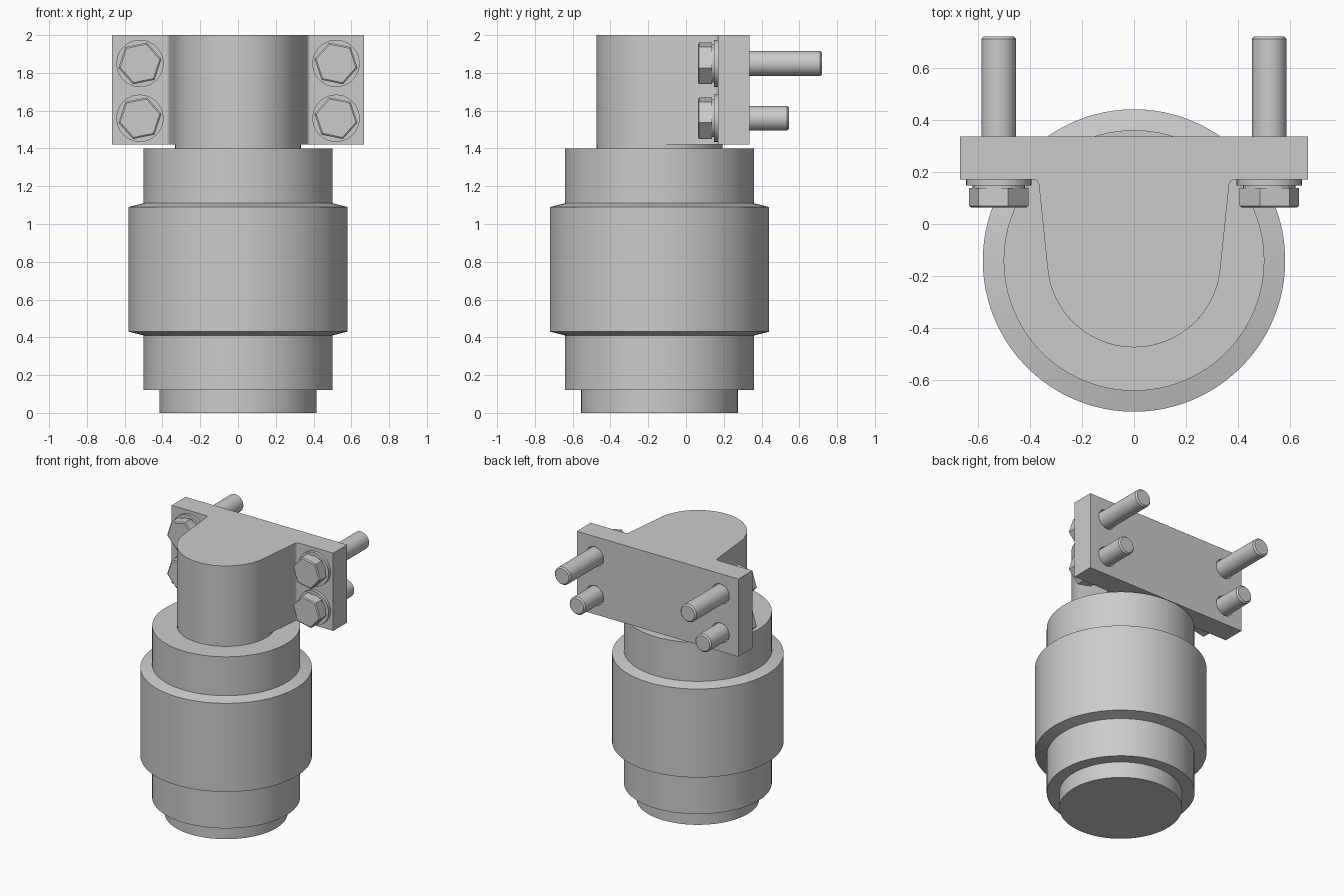
import bpy, bmesh
from math import sin, cos, radians, pi
from mathutils import Matrix

if "Cube" in bpy.data.objects:
    bpy.data.objects.remove(bpy.data.objects["Cube"])

AXIS_Y = -0.14          # y of the main body axis
BOLT_X = 0.519


def finish(name, bm, smooth=True):
    bmesh.ops.recalc_face_normals(bm, faces=bm.faces[:])
    me = bpy.data.meshes.new(name)
    bm.to_mesh(me)
    bm.free()
    ob = bpy.data.objects.new(name, me)
    bpy.context.collection.objects.link(ob)
    bpy.ops.object.select_all(action='DESELECT')
    ob.select_set(True)
    bpy.context.view_layer.objects.active = ob
    if smooth:
        bpy.ops.object.shade_smooth_by_angle(angle=radians(15))
    return ob


def lathe(bm, profile, n=64, phase=0.0, matrix=Matrix()):
    """Closed solid from (radius, height) rings, capped at both ends."""
    rings = [[bm.verts.new(matrix @ Matrix.Translation(
        (r * cos(phase + 2 * pi * i / n), r * sin(phase + 2 * pi * i / n), h)).translation)
        for i in range(n)] for r, h in profile]
    for a, b in zip(rings, rings[1:]):
        for i in range(n):
            j = (i + 1) % n
            bm.faces.new((a[i], a[j], b[j], b[i]))
    bm.faces.new(rings[0][::-1])
    bm.faces.new(rings[-1])


def along_y(x, z):
    """Local x,y,z -> world x,z,y so a lathe runs along +y."""
    return Matrix(((1, 0, 0, x), (0, 0, 1, 0), (0, 1, 0, z), (0, 0, 0, 1)))


# Stepped round body
bm = bmesh.new()
lathe(bm, [(0.415, 0), (0.415, 0.12), (0.5, 0.12), (0.5, 0.41), (0.58, 0.43),
           (0.58, 1.09), (0.5, 1.11), (0.5, 1.40), (0.333, 1.40), (0.333, 1.42)],
      n=96, matrix=Matrix.Translation((0, AXIS_Y, 0)))
finish("stepped_body", bm)

# U-shaped neck blending with fillets into the flat mounting plate
R = 0.333
half = [(R * cos(radians(a)), AXIS_Y + R * sin(radians(a)))
        for a in [-90 + 84.5 * k / 20 for k in range(21)]]
fr, fx, fy = 0.02, 0.385, 0.15
half += [(fx + fr * cos(radians(a)), fy + fr * sin(radians(a)))
         for a in (175, 157, 135, 112, 90)]
half += [(0.667, 0.17), (0.667, 0.335)]
outline = half + [(-x, y) for x, y in reversed(half[1:])]
bm = bmesh.new()
base = bm.faces.new([bm.verts.new((x, y, 1.42)) for x, y in outline])
ext = bmesh.ops.extrude_face_region(bm, geom=[base])
bmesh.ops.translate(bm, vec=(0, 0, 0.58),
                    verts=[v for v in ext["geom"] if isinstance(v, bmesh.types.BMVert)])
neck = finish("neck_and_plate", bm, smooth=False)

bolts = [(s * BOLT_X, z, end, s, row) for s, side in ((-1, "left"), (1, "right"))
         for z, end, row in ((1.85, 0.72, side + "_upper"), (1.56, 0.545, side + "_lower"))]

# Clearance holes through the plate
bm = bmesh.new()
for x, z, *_ in bolts:
    lathe(bm, [(0.073, 0.1), (0.073, 0.4)], n=32, matrix=along_y(x, z))
cutter = finish("hole_cutter", bm, smooth=False)
cutter.hide_render = True
bpy.context.view_layer.objects.active = neck
mod = neck.modifiers.new("holes", 'BOOLEAN')
mod.object = cutter
mod.solver = 'EXACT'
bpy.ops.object.modifier_apply(modifier=mod.name)
bpy.data.objects.remove(cutter)
bpy.ops.object.select_all(action='DESELECT')
neck.select_set(True)
bpy.ops.object.shade_smooth_by_angle(angle=radians(25))

# Hex bolts with washers
for x, z, end, s, label in bolts:
    m = along_y(x, z)
    # shank with chamfered tip
    bm = bmesh.new()
    lathe(bm, [(0.066, 0.13), (0.066, end - 0.01), (0.056, end)], n=32, matrix=m)
    finish("bolt_shank_" + label, bm)
    # hex head, slightly turned and mirrored left to right
    bm = bmesh.new()
    lathe(bm, [(0.107, 0.063), (0.116, 0.069), (0.116, 0.138)], n=6,
          phase=radians(-11.6 * s), matrix=m)
    finish("bolt_head_" + label, bm, smooth=False)
    # washer and the narrow collar below the head
    bm = bmesh.new()
    lathe(bm, [(0.1, 0.137), (0.1, 0.148), (0.125, 0.148), (0.125, 0.17)], n=40, matrix=m)
    finish("washer_" + label, bm)
